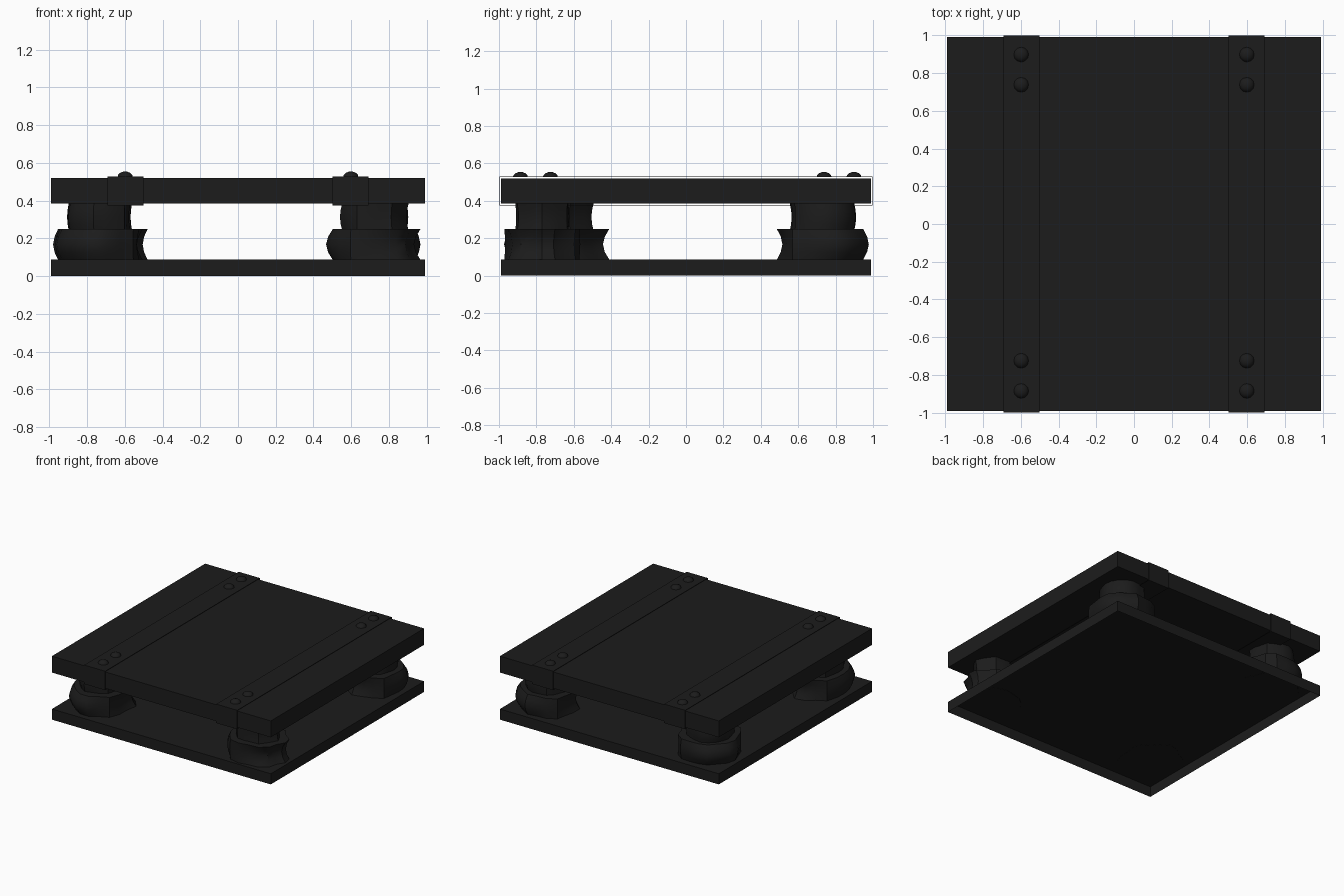
import bpy, bmesh, math, random

if "Cube" in bpy.data.objects:
    bpy.data.objects.remove(bpy.data.objects["Cube"])

random.seed(4)
mat = bpy.data.materials.new("charcoal black")
mat.diffuse_color = (0.0115, 0.0115, 0.0115, 1)
mat.use_nodes = True
mat.node_tree.nodes["Principled BSDF"].inputs["Base Color"].default_value = mat.diffuse_color


def finish(name, bm, smooth=False):
    bmesh.ops.recalc_face_normals(bm, faces=bm.faces[:])
    me = bpy.data.meshes.new(name)
    bm.to_mesh(me)
    bm.free()
    me.materials.append(mat)
    ob = bpy.data.objects.new(name, me)
    bpy.context.collection.objects.link(ob)
    if smooth:
        bpy.ops.object.select_all(action='DESELECT')
        ob.select_set(True)
        bpy.context.view_layer.objects.active = ob
        bpy.ops.object.shade_smooth_by_angle(angle=math.radians(35))
    return ob


def loft(name, rings, smooth=False, bottom=True):
    """Skin stacked rings of equal length and cap the ends."""
    bm = bmesh.new()
    vs = [[bm.verts.new(p) for p in r] for r in rings]
    n = len(vs[0])
    for a, b in zip(vs, vs[1:]):
        for i in range(n):
            j = (i + 1) % n
            bm.faces.new((a[i], a[j], b[j], b[i]))
    if bottom:
        bm.faces.new(vs[0][::-1])
    bm.faces.new(vs[-1])
    return finish(name, bm, smooth)


def slab(name, h, z0, z1, bottom=True):
    corners = [(-h, -h), (h, -h), (h, h), (-h, h)]
    loft(name, [[(x, y, z) for x, y in corners] for z in (z0, z1)],
         bottom=bottom)


# Base plate is a shallow tray open underneath; top plate is solid
slab("base_plate", 0.99, 0.0, 0.087, bottom=False)
slab("top_plate", 0.99, 0.385, 0.519)

# Thin straps wrapped around the top plate, with dome rivets
for side, s in (("left", -1), ("right", 1)):
    bm = bmesh.new()
    prof = [(-0.998, 0.374), (0.998, 0.374), (0.998, 0.529), (-0.998, 0.529)]
    loops = [[bm.verts.new((s * 0.597 + d, y, z)) for y, z in prof]
             for d in (-0.095, 0.095)]
    for i in range(4):
        j = (i + 1) % 4
        bm.faces.new((loops[0][i], loops[0][j], loops[1][j], loops[1][i]))
    strap = finish(side + "_strap", bm)
    mod = strap.modifiers.new("thickness", 'SOLIDIFY')
    mod.thickness = 0.004
    for k, y in enumerate((-0.885, -0.725, 0.738, 0.898)):
        rings = [[(s * 0.598 + r * math.cos(a * math.pi / 6),
                   y + r * math.sin(a * math.pi / 6), z) for a in range(12)]
                 for r, z in ((0.04, 0.527), (0.037, 0.537),
                              (0.027, 0.547), (0.012, 0.553))]
        loft(f"{side}_rivet_{k}", rings, True)


def rock(name, cx, cy, rx, ry, z0, z1, bulge, lobe, phase, face):
    """Lumpy stone: swells on the side it faces, pinched and jagged behind."""
    n = 18
    wob = [1 - random.uniform(0, 0.06) for _ in range(n)]
    rings = []
    for t in (0.0, 0.25, 0.5, 0.75, 1.0):
        ring = []
        for i in range(n):
            a = 2 * math.pi * i / n
            c = math.cos(a - face)
            b = bulge * c
            f = 1 + b * math.sin(math.pi * t) - max(b, 0)
            jag = lobe * (0.6 - 0.4 * c)
            r = f * wob[i] * (1 - jag * (0.5 + 0.5 * math.cos(6 * a + phase)))
            ring.append((cx + rx * r * math.cos(a),
                         cy + ry * r * math.sin(a), z0 + (z1 - z0) * t))
        rings.append(ring)
    loft(name, rings, True)


# Stacked stones between the plates, one pair per corner
stones = [
    ("front_left", -0.735, -0.69, 0.25, 0.29, 0.4, 225),
    ("front_right", 0.725, -0.77, 0.265, 0.22, 2.2, 160),
    ("back_left", -0.73, 0.73, 0.255, 0.255, 3.5, 135),
    ("back_right", 0.73, 0.73, 0.255, 0.255, 1.2, 45),
]
for name, x, y, rx, ry, ph, d in stones:
    face = math.radians(d)
    rock(name + "_lower_stone", x, y, rx, ry, 0.085, 0.25, 0.15, 0.16, ph,
         face)
    rock(name + "_upper_stone", x, y, rx * 0.72, ry * 0.72, 0.24, 0.386,
         0.07, 0.16, ph + 1, face)
